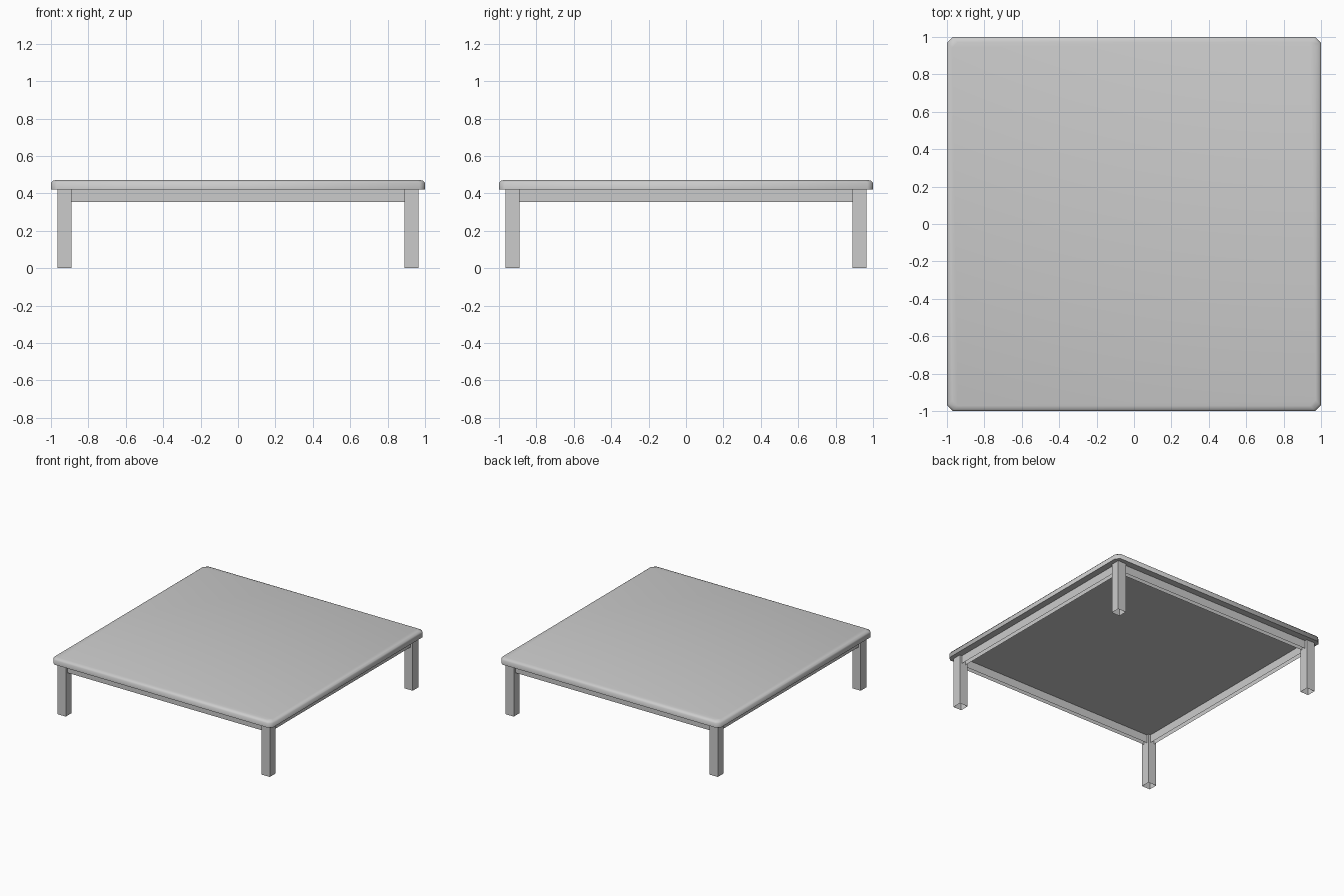
import bpy, bmesh
from mathutils import Matrix

if "Cube" in bpy.data.objects:
    bpy.data.objects.remove(bpy.data.objects["Cube"])


def finish(name, bm):
    bmesh.ops.recalc_face_normals(bm, faces=bm.faces)
    mesh = bpy.data.meshes.new(name)
    bm.to_mesh(mesh)
    bm.free()
    obj = bpy.data.objects.new(name, mesh)
    bpy.context.collection.objects.link(obj)
    return obj


def open_box(name, center, size):
    """Box with an open underside."""
    bm = bmesh.new()
    bmesh.ops.create_cube(bm, size=1.0,
                          matrix=Matrix.Translation(center) @ Matrix.Diagonal((*size, 1)))
    bm.normal_update()
    under = [f for f in bm.faces if f.normal.z < -0.9]
    bmesh.ops.delete(bm, geom=under, context='FACES')
    return finish(name, bm)


def corner_cut_ring(bm, half, cut, z):
    a, b = half, half - cut
    pts = [(b, -a), (a, -b), (a, b), (b, a), (-b, a), (-a, b), (-a, -b), (-b, -a)]
    return [bm.verts.new((x, y, z)) for x, y in pts]


# Tabletop: clipped corners and a softened upper edge
TOP_Z, UNDER_Z = 0.472, 0.42
profile = [(1.0, UNDER_Z), (1.0, 0.455), (0.992, 0.466), (0.972, TOP_Z)]
bm = bmesh.new()
rings = [corner_cut_ring(bm, h, 0.03, z) for h, z in profile]
for low, high in zip(rings, rings[1:]):
    for i in range(8):
        j = (i + 1) % 8
        bm.faces.new((low[i], low[j], high[j], high[i]))
bm.faces.new(rings[0][::-1])
bm.faces.new(rings[-1])
top = finish("tabletop", bm)
bpy.context.view_layer.objects.active = top
top.select_set(True)
bpy.ops.object.shade_smooth_by_angle(angle=0.87)

# Four square legs
LEG_OUT, LEG_IN = 0.965, 0.89
leg_c, leg_w = (LEG_OUT + LEG_IN) / 2, LEG_OUT - LEG_IN
for sy, depth in ((-1, "front"), (1, "back")):
    for sx, side in ((-1, "left"), (1, "right")):
        open_box(f"{depth}_{side}_leg", (sx * leg_c, sy * leg_c, UNDER_Z / 2),
                 (leg_w, leg_w, UNDER_Z))

# Apron rails between the legs, set back from their outer faces
RAIL_LOW, rail_c, rail_t = 0.353, 0.9275, 0.035
z, h = (RAIL_LOW + UNDER_Z) / 2, UNDER_Z - RAIL_LOW
for s, fb, lr in ((-1, "front", "left"), (1, "back", "right")):
    open_box(f"{fb}_apron", (0, s * rail_c, z), (2 * LEG_IN, rail_t, h))
    open_box(f"{lr}_apron", (s * rail_c, 0, z), (rail_t, 2 * LEG_IN, h))
